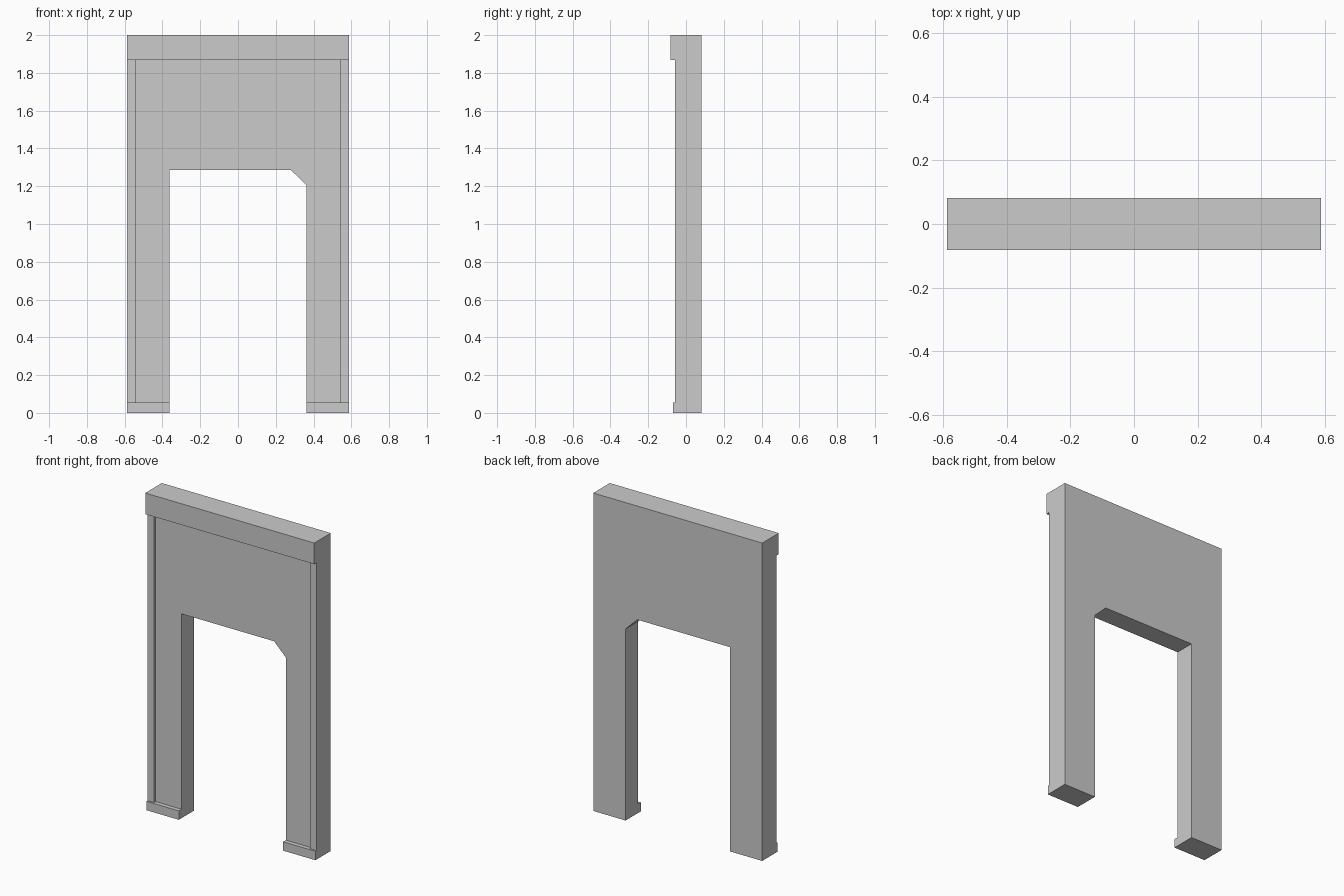
import bpy, bmesh

if "Cube" in bpy.data.objects:
    bpy.data.objects.remove(bpy.data.objects["Cube"])

W, D = 0.588, 0.082          # half width, half depth
PANEL, STRIP, PLINTH = -0.043, -0.059, -0.07   # front planes
OPEN = 0.363                 # half width of the doorway
BASE_TOP, LINTEL = 0.056, 1.867


def extrude_profile(name, pts, y0, y1):
    """Closed prism from an (x, z) outline, running from y0 to y1."""
    bm = bmesh.new()
    face = bm.faces.new([bm.verts.new((x, y0, z)) for x, z in pts])
    ext = bmesh.ops.extrude_face_region(bm, geom=[face])
    verts = [v for v in ext["geom"] if isinstance(v, bmesh.types.BMVert)]
    bmesh.ops.translate(bm, verts=verts, vec=(0, y1 - y0, 0))
    bmesh.ops.recalc_face_normals(bm, faces=bm.faces)
    mesh = bpy.data.meshes.new(name)
    bm.to_mesh(mesh)
    bm.free()
    obj = bpy.data.objects.new(name, mesh)
    bpy.context.collection.objects.link(obj)
    return obj


def box(name, x0, x1, z0, z1, y0, y1):
    return extrude_profile(name, [(x0, z0), (x1, z0), (x1, z1), (x0, z1)], y0, y1)


# Wall with the doorway, one upper corner cut at an angle
extrude_profile("wall", [
    (-W, 0), (-OPEN, 0), (-OPEN, 1.285), (0.281, 1.285), (OPEN, 1.205),
    (OPEN, 0), (W, 0), (W, 2), (-W, 2)], PANEL, D)

# Projecting band across the top
box("top_band", -W, W, LINTEL, 2, -D, PANEL)

# Foot blocks and slim edge strips on both sides
for side, s in (("left", -1), ("right", 1)):
    box(side + "_foot", s * OPEN, s * W, 0, BASE_TOP, PLINTH, PANEL)
    box(side + "_edge_strip", s * 0.543, s * W, BASE_TOP, LINTEL, STRIP, PANEL)
